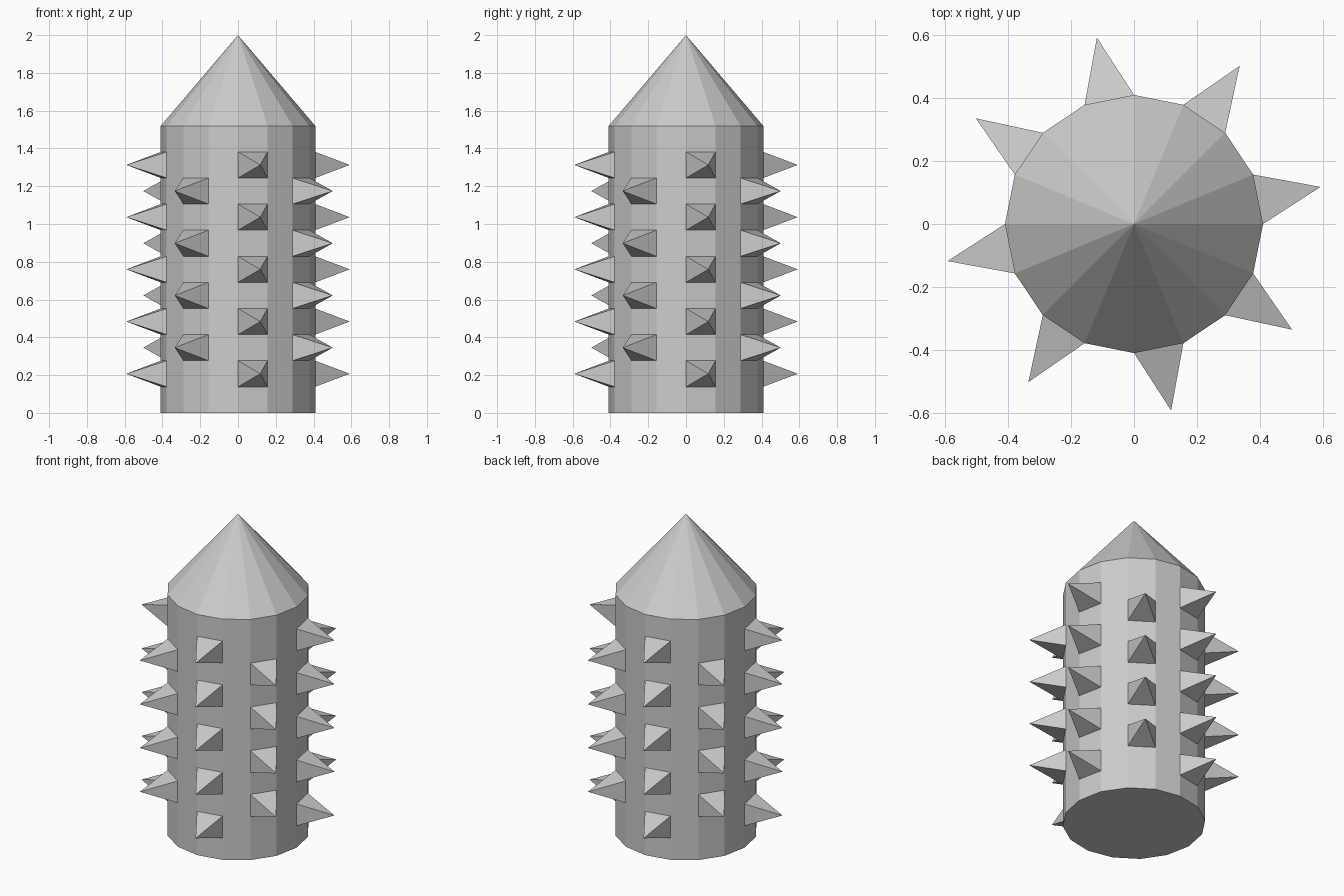
import bpy, bmesh
from math import cos, sin, tau, pi

if "Cube" in bpy.data.objects:
    bpy.data.objects.remove(bpy.data.objects["Cube"])

SIDES, ROWS = 16, 11
RADIUS, BODY_H, APEX_H, SPIKE_R = 0.409, 1.52, 2.0, 0.603

bm = bmesh.new()

# Stacked rings of the faceted body
rings = [[bm.verts.new((RADIUS * cos(tau * i / SIDES), RADIUS * sin(tau * i / SIDES), BODY_H * r / ROWS))
          for i in range(SIDES)] for r in range(ROWS + 1)]
bm.faces.new(rings[0][::-1])

# Body wall: every second column carries spikes, alternating odd and even rows
for r in range(ROWS):
    for i in range(SIDES):
        j = (i + 1) % SIDES
        quad = [rings[r][i], rings[r][j], rings[r + 1][j], rings[r + 1][i]]
        odd_column = i % 4 == 0 and r in (1, 3, 5, 7, 9)
        even_column = i % 4 == 2 and r in (2, 4, 6, 8)
        if odd_column or even_column:
            a = tau * i / SIDES + pi / SIDES
            tip = bm.verts.new((SPIKE_R * cos(a), SPIKE_R * sin(a), BODY_H * (r + 0.5) / ROWS))
            for k in range(4):
                bm.faces.new((quad[k], quad[(k + 1) % 4], tip))
        else:
            bm.faces.new(quad)

# Pointed top
apex = bm.verts.new((0, 0, APEX_H))
for i in range(SIDES):
    bm.faces.new((rings[-1][i], rings[-1][(i + 1) % SIDES], apex))

bmesh.ops.recalc_face_normals(bm, faces=bm.faces)
mesh = bpy.data.meshes.new("spiked_pillar")
bm.to_mesh(mesh)
bm.free()
bpy.context.collection.objects.link(bpy.data.objects.new("spiked_pillar", mesh))
